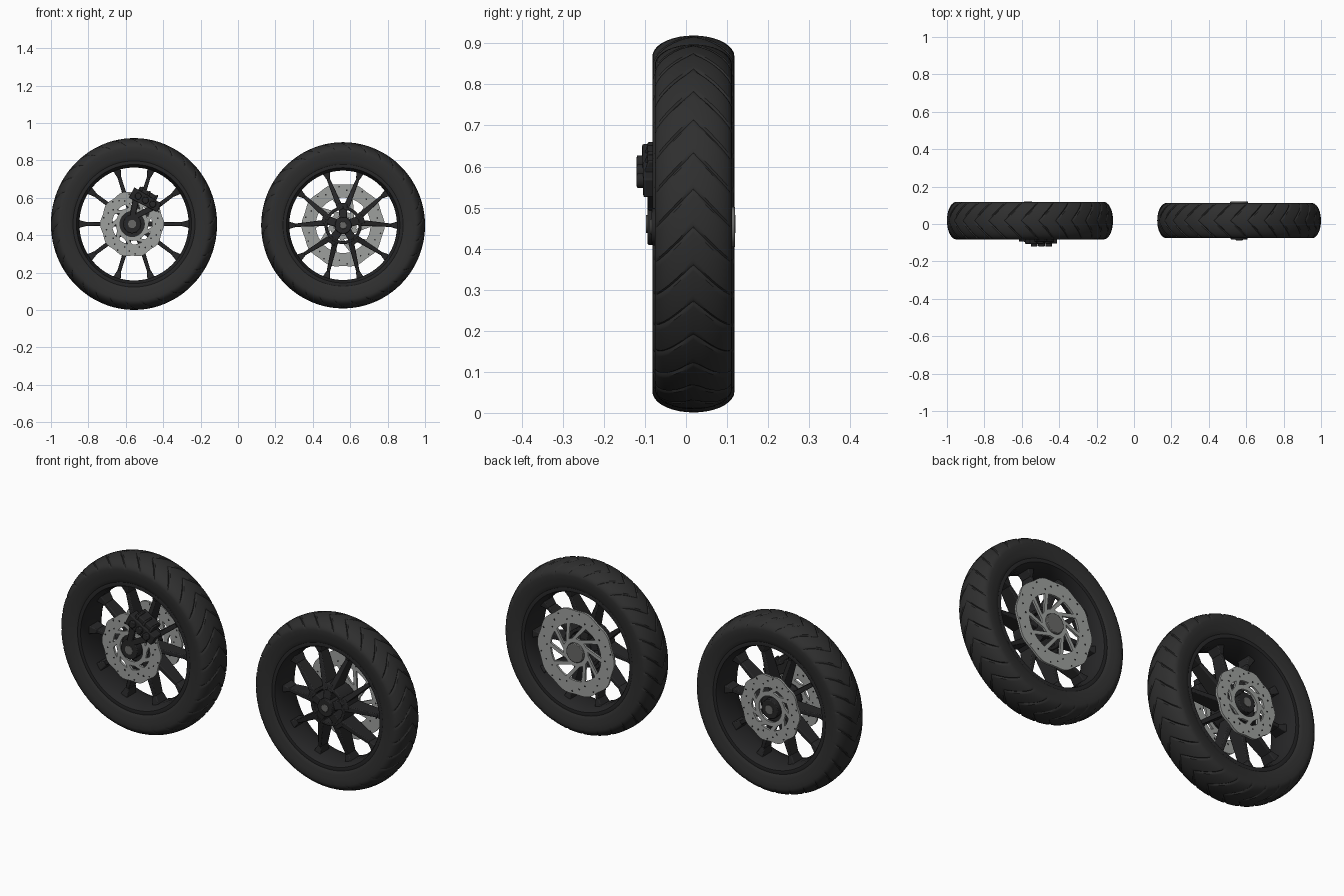
import bpy, bmesh, math
from math import sin, cos, pi, radians
from mathutils import Vector

if "Cube" in bpy.data.objects:
    bpy.data.objects.remove(bpy.data.objects["Cube"])


def material(name, rgb, rough=0.6):
    m = bpy.data.materials.new(name)
    m.use_nodes = True
    m.diffuse_color = (*rgb, 1)
    node = m.node_tree.nodes["Principled BSDF"]
    node.inputs["Base Color"].default_value = (*rgb, 1)
    node.inputs["Roughness"].default_value = rough
    return m


RUBBER = material("tyre rubber", (0.028, 0.028, 0.028), 0.8)
PAINT = material("black rim paint", (0.02, 0.02, 0.021))
STEEL = material("disc steel", (0.34, 0.35, 0.34))
AXLE = material("axle grey", (0.14, 0.14, 0.135))


def polar(r, deg):
    return Vector((r * cos(radians(deg)), r * sin(radians(deg))))


def lathe(bm, profile, n=96, change=None):
    """Revolve a closed (radius, y) outline around the y axis."""
    rings = []
    for i in range(n):
        ring = []
        for j, (r, y) in enumerate(profile):
            dr, da = change(i, j, r, y) if change else (0, 0)
            a = 2 * pi * i / n + da
            ring.append(bm.verts.new(((r + dr) * cos(a), y, (r + dr) * sin(a))))
        rings.append(ring)
    m = len(profile)
    for i in range(n):
        a, b = rings[i], rings[(i + 1) % n]
        for j in range(m):
            k = (j + 1) % m
            bm.faces.new((a[j], a[k], b[k], b[j]))


def ring(bm, r0, r1, y0, y1, n=64, change=None):
    lathe(bm, [(r0, y0), (r1, y0), (r1, y1), (r0, y1)], n, change)


def prism(bm, points, y0, y1):
    front = [bm.verts.new((p[0], y0, p[1])) for p in points]
    back = [bm.verts.new((p[0], y1, p[1])) for p in points]
    bm.faces.new(front)
    bm.faces.new(back[::-1])
    for i in range(len(points)):
        k = (i + 1) % len(points)
        bm.faces.new((front[i], back[i], back[k], front[k]))


def round_plug(bm, centre, r, y0, y1, n=32):
    prism(bm, [Vector(centre) + polar(r, 360 * i / n) for i in range(n)], y0, y1)


def bar(bm, p, q, w0, w1, ya, yb):
    """Tapered bar from p to q, with its own width and y range at each end."""
    side = (q - p).normalized().orthogonal()
    loops = []
    for c, w, (lo, hi) in ((p, w0, ya), (q, w1, yb)):
        a, b = c + side * w / 2, c - side * w / 2
        loops.append([bm.verts.new(v) for v in
                      ((a.x, lo, a.y), (b.x, lo, b.y), (b.x, hi, b.y), (a.x, hi, a.y))])
    s, e = loops
    bm.faces.new(s)
    bm.faces.new(e[::-1])
    for i in range(4):
        k = (i + 1) % 4
        bm.faces.new((s[i], e[i], e[k], s[k]))


def finish(bm, name, mat, place, bevel=0, dx=0):
    bmesh.ops.recalc_face_normals(bm, faces=bm.faces)
    mesh = bpy.data.meshes.new(name)
    bm.to_mesh(mesh)
    bm.free()
    mesh.materials.append(mat)
    ob = bpy.data.objects.new(name, mesh)
    bpy.context.collection.objects.link(ob)
    ob.location, ob.scale = place
    ob.location.x += dx
    if bevel:
        mod = ob.modifiers.new("Bevel", "BEVEL")
        mod.width, mod.segments = bevel, 2
    bpy.ops.object.select_all(action="DESELECT")
    ob.select_set(True)
    bpy.context.view_layer.objects.active = ob
    bpy.ops.object.shade_smooth_by_angle(angle=radians(35))
    return ob


def tyre_and_rim(side, place):
    # Tyre with chevron grooves that follow the twisted mesh lines
    wall = [(0.32, -0.078), (0.335, -0.09), (0.35, -0.093), (0.375, -0.099)]
    crown = [(0.40 + 0.05 * cos(u), 0.10 * sin(u))
             for u in (radians(-90 + 10 * i) for i in range(19))]
    profile = wall + crown + [(r, -y) for r, y in wall[::-1]]

    def tread(i, j, r, y):
        groove = i % 12 == 0 and 0.407 < r and abs(y) > 0.005
        return (-0.005 if groove else 0), -2.2 * abs(y)

    bm = bmesh.new()
    lathe(bm, profile, 360, tread)
    finish(bm, side + "_tyre", RUBBER, place)
    # Rim barrel with a rolled lip on both sides
    half = [(0.345, -0.082), (0.325, -0.088), (0.312, -0.087), (0.304, -0.07), (0.296, -0.03)]
    bm = bmesh.new()
    lathe(bm, half + [(r, -y) for r, y in half[::-1]], 128)
    finish(bm, side + "_rim", PAINT, place)


def brake_disc(name, place, y, inner, outer, hub, arms, swirl, dx=0):
    # Wavy ring on swirled carrier arms
    def wave(i, j, r, _):
        return (0.004 * cos(2 * pi * i * 10 / 120) if r == outer else 0), 0

    lo, hi = y - 0.006, y + 0.006
    bm = bmesh.new()
    ring(bm, inner, outer, lo, hi, 120, wave)
    ring(bm, hub, hub + 0.022, lo, hi)
    for k in range(arms):
        a = 360 * k / arms
        bar(bm, polar(hub + 0.012, a), polar(inner + 0.008, a + swirl),
            0.016, 0.02, (lo, hi), (lo, hi))
    finish(bm, name, STEEL, place, dx=dx)
    # Drilled holes
    bm = bmesh.new()
    for k in range(30):
        r = inner + (outer - inner) * (0.3, 0.55, 0.8)[k % 3]
        round_plug(bm, polar(r, 12 * k), 0.0045, lo - 0.001, hi + 0.001, 8)
    finish(bm, name + "_holes", PAINT, place, dx=dx)


# Wheel with twin discs and straight spokes
twin = (Vector((-0.556, 0.018, 0.46)), Vector((0.987, 1.0, 1.02)))
tyre_and_rim("right", twin)
bm = bmesh.new()
for k in range(10):
    a = 36 * k
    bar(bm, polar(0.04, a), polar(0.26, a), 0.026, 0.02, (-0.045, 0.045), (-0.03, 0.03))
    bar(bm, polar(0.255, a), polar(0.305, a), 0.02, 0.045, (-0.03, 0.03), (-0.04, 0.04))
finish(bm, "right_spokes", PAINT, twin, 0.004)
OFF = -0.01
bm = bmesh.new()
round_plug(bm, (0, 0), 0.072, -0.07, 0.07)
round_plug(bm, (0, 0), 0.05, -0.112, 0.1, 12)
finish(bm, "right_hub", PAINT, twin, 0.004, OFF)
bm = bmesh.new()
round_plug(bm, (0, 0), 0.022, -0.115, 0.103)
finish(bm, "right_axle", AXLE, twin, 0, OFF)
for label, y in (("front", -0.086), ("back", 0.088)):
    brake_disc("right_" + label + "_disc", twin, y, 0.108, 0.17, 0.066, 9, 28, OFF)

# Caliper: tilted body, fins, pistons and mounting bracket
bm = bmesh.new()
mid, along, out = Vector((0.062, 0.125)), polar(1, -28), polar(1, 62)


def at(u, v):
    return mid + along * u + out * v


bar(bm, at(-0.085, 0), at(0.085, 0), 0.062, 0.05, (-0.125, -0.065), (-0.122, -0.065))
bar(bm, at(-0.06, 0.035), at(0.05, 0.035), 0.03, 0.025, (-0.112, -0.04), (-0.112, -0.04))
for u in (-0.045, 0, 0.045):
    round_plug(bm, at(u, 0), 0.018, -0.138, -0.1, 20)
    bar(bm, at(u, 0.02), at(u, 0.055), 0.014, 0.01, (-0.12, -0.06), (-0.11, -0.06))
bar(bm, Vector((-0.01, 0.035)), at(-0.05, -0.01), 0.03, 0.035, (-0.112, -0.096), (-0.112, -0.096))
bar(bm, Vector((0.0, 0.035)), at(0.05, -0.02), 0.026, 0.03, (-0.112, -0.096), (-0.112, -0.096))
finish(bm, "brake_caliper", PAINT, twin, 0.004)

# Wheel with a single large disc and forked spokes
single = (Vector((0.562, 0.018, 0.453)), Vector((0.973, 0.94, 0.987)))
tyre_and_rim("left", single)
bm = bmesh.new()
for k in range(5):
    arm = 18 + 72 * k
    bar(bm, polar(0.03, arm), polar(0.12, arm), 0.04, 0.05, (-0.095, 0.03), (-0.08, 0.02))
    for fork in (-18, 18):
        bar(bm, polar(0.085, arm + fork * 0.45), polar(0.265, arm + fork),
            0.034, 0.018, (-0.088, 0.015), (-0.035, 0.03))
        bar(bm, polar(0.26, arm + fork), polar(0.305, arm + fork),
            0.018, 0.045, (-0.035, 0.03), (-0.04, 0.04))
finish(bm, "left_spokes", PAINT, single, 0.004)
bm = bmesh.new()
ring(bm, 0.085, 0.102, -0.085, 0.03)
round_plug(bm, (0, 0), 0.046, -0.108, 0.085)
finish(bm, "left_hub", PAINT, single, 0.004)
bm = bmesh.new()
round_plug(bm, (0, 0), 0.02, -0.112, -0.1)
round_plug(bm, (0, 0), 0.05, 0.07, 0.108)
finish(bm, "left_axle", AXLE, single, 0.003)
brake_disc("left_disc", single, 0.092, 0.15, 0.225, 0.052, 10, 38)
